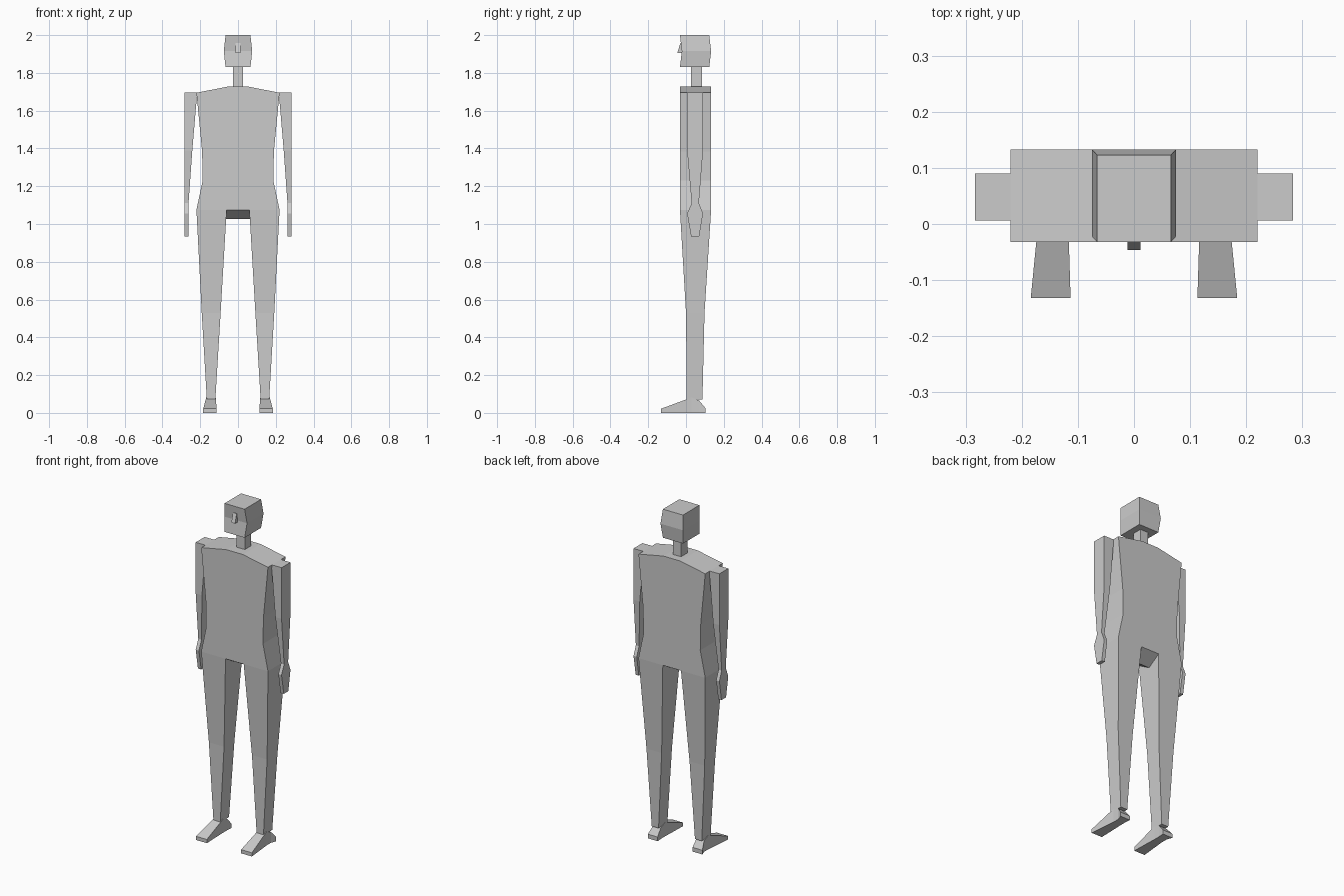
import bpy, bmesh

if "Cube" in bpy.data.objects:
    bpy.data.objects.remove(bpy.data.objects["Cube"])


def loft(name, rings, mirror=False, cap_start=True, cap_end=True):
    """Skin a list of four-point rings into a flat-shaded solid."""
    bm = bmesh.new()
    loops = [[bm.verts.new(p) for p in ring] for ring in rings]
    for a, b in zip(loops, loops[1:]):
        for i in range(4):
            j = (i + 1) % 4
            bm.faces.new((a[i], a[j], b[j], b[i]))
    if cap_start:
        bm.faces.new(loops[0][::-1])
    if cap_end:
        bm.faces.new(loops[-1])
    bmesh.ops.recalc_face_normals(bm, faces=bm.faces[:])
    me = bpy.data.meshes.new(name)
    bm.to_mesh(me)
    bm.free()
    ob = bpy.data.objects.new(name, me)
    bpy.context.collection.objects.link(ob)
    if mirror:
        ob.modifiers.new("mirror", "MIRROR").use_axis[0] = True
    return ob


def level(z, x0, x1, y0, y1):
    """Horizontal rectangle at height z."""
    return [(x0, y0, z), (x1, y0, z), (x1, y1, z), (x0, y1, z)]


def slice_y(y0, z0, y1, z1, x0, x1):
    """Cross-section of a foot from a sole point to an upper point."""
    return [(x0, y0, z0), (x1, y0, z0), (x1, y1, z1), (x0, y1, z1)]


FRONT, BACK = -0.032, 0.133

# torso: hips, waist, chest, shoulders, base of neck
loft("torso", [level(z, -w, w, FRONT, BACK) for z, w in
               [(1.075, 0.22), (1.23, 0.187), (1.385, 0.19),
                (1.695, 0.22), (1.727, 0.055)]], cap_start=False)

# V-shaped underside between the legs
bm = bmesh.new()
strip = [[bm.verts.new((x, y, z)) for x in (-0.063, 0.063)]
         for y, z in [(FRONT, 1.075), (0.05, 1.027), (BACK, 1.075)]]
for a, b in zip(strip, strip[1:]):
    bm.faces.new((a[0], b[0], b[1], a[1]))
me = bpy.data.meshes.new("crotch")
bm.to_mesh(me)
bm.free()
bpy.context.collection.objects.link(bpy.data.objects.new("crotch", me))

# neck and head
loft("neck", [level(z, -0.027, 0.027, 0.026, 0.086) for z in (1.725, 1.83)],
     cap_start=False, cap_end=False)
loft("head", [level(1.83, -0.066, 0.066, FRONT, 0.123),
              level(1.915, -0.075, 0.075, -0.022, BACK),
              level(2.0, -0.066, 0.066, FRONT, 0.123)])
loft("nose", [level(1.905, -0.012, 0.012, -0.046, -0.02),
              level(1.958, -0.012, 0.012, -0.03, -0.02)])

# legs
loft("leg", [level(0.07, 0.12, 0.165, 0.004, 0.087),
             level(0.53, 0.092, 0.192, 0.0, 0.098),
             level(1.075, 0.06, 0.22, FRONT, BACK)], mirror=True, cap_end=False)

# feet: toe, instep, ankle, heel
loft("foot", [slice_y(-0.132, 0, -0.132, 0.022, 0.113, 0.184),
              slice_y(0.03, 0, 0.03, 0.082, 0.118, 0.168),
              slice_y(0.07, 0, 0.07, 0.065, 0.118, 0.168),
              slice_y(0.103, 0, 0.103, 0.025, 0.115, 0.18)], mirror=True)

# arms with flat hands
loft("arm", [level(0.935, 0.262, 0.283, 0.027, 0.07),
             level(1.055, 0.262, 0.283, 0.006, 0.09),
             level(1.11, 0.262, 0.283, 0.03, 0.068),
             level(1.39, 0.242, 0.283, 0.006, 0.09),
             level(1.695, 0.216, 0.283, 0.006, 0.09)], mirror=True)
